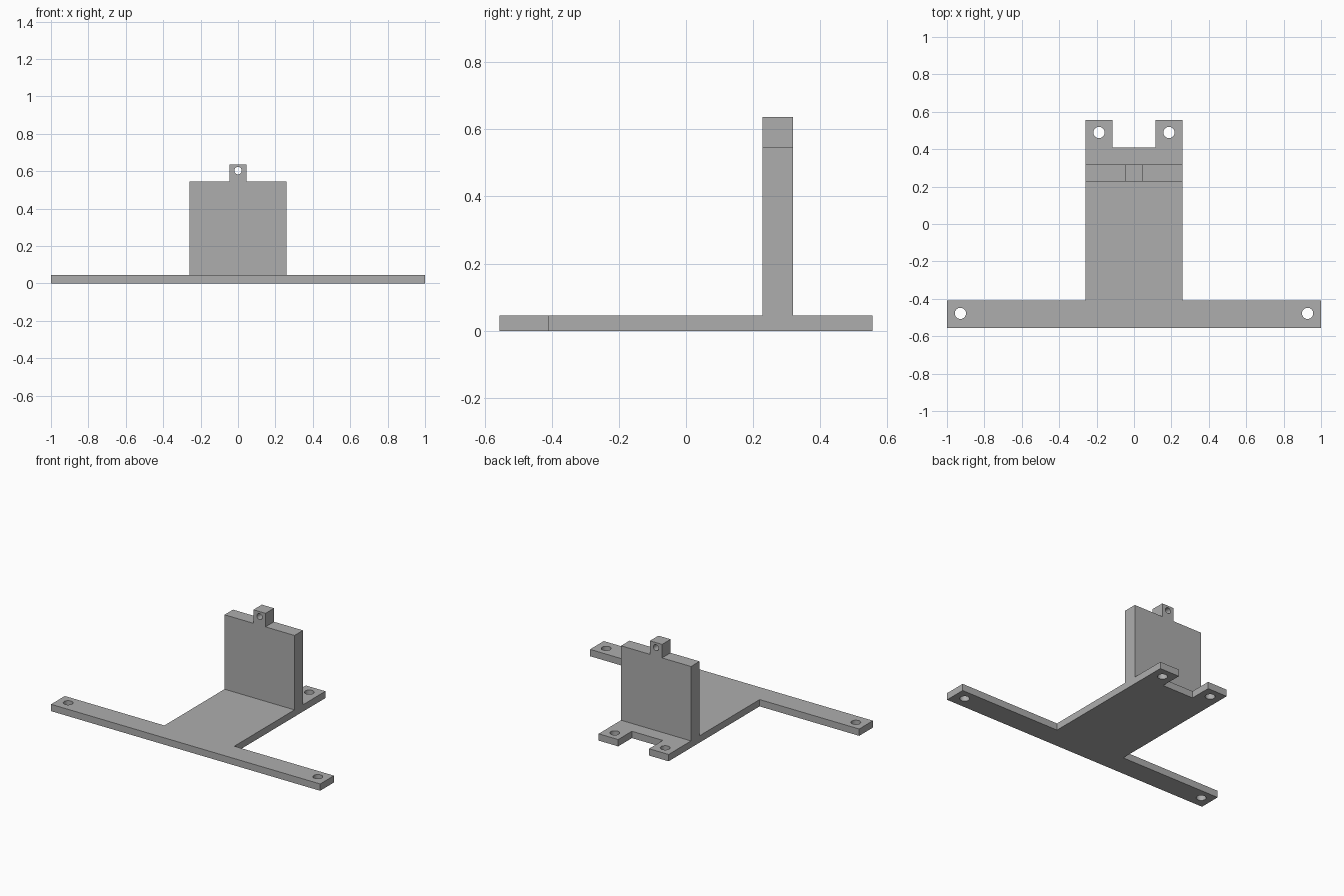
import bpy
import bmesh
from mathutils import Matrix, Vector

cube = bpy.data.objects.get("Cube")
if cube:
    bpy.data.objects.remove(cube, do_unlink=True)

grey = bpy.data.materials.new("plain grey")
grey.use_nodes = True
grey.diffuse_color = (0.42, 0.42, 0.42, 1)
grey.node_tree.nodes["Principled BSDF"].inputs["Base Color"].default_value = (0.42, 0.42, 0.42, 1)


def add_object(name, bm):
    bmesh.ops.recalc_face_normals(bm, faces=bm.faces)
    mesh = bpy.data.meshes.new(name)
    bm.to_mesh(mesh)
    bm.free()
    mesh.materials.append(grey)
    obj = bpy.data.objects.new(name, mesh)
    bpy.context.collection.objects.link(obj)
    return obj


def mirrored_slab(name, half, place, depth):
    """Mirror a half outline across x = 0 and extrude it along depth."""
    outline = half + [(-x, v) for x, v in reversed(half)]
    bm = bmesh.new()
    face = bm.faces.new([bm.verts.new(place(x, v)) for x, v in outline])
    moved = bmesh.ops.extrude_face_region(bm, geom=[face])["geom"]
    verts = [g for g in moved if isinstance(g, bmesh.types.BMVert)]
    bmesh.ops.translate(bm, verts=verts, vec=Vector(depth))
    return add_object(name, bm)


def drill(obj, holes, radius, axis):
    """Cut round through holes along the given axis."""
    bm = bmesh.new()
    turn = Matrix.Rotation(1.5707963, 4, "X") if axis == "Y" else Matrix()
    for centre in holes:
        bmesh.ops.create_cone(bm, cap_ends=True, segments=32, radius1=radius,
                              radius2=radius, depth=0.3,
                              matrix=Matrix.Translation(centre) @ turn)
    cutter = add_object(obj.name + "_hole_cutter", bm)
    cutter.hide_render = True
    cutter.hide_viewport = True
    cutter.display_type = "WIRE"
    mod = obj.modifiers.new("holes", "BOOLEAN")
    mod.operation = "DIFFERENCE"
    mod.solver = "EXACT"
    mod.object = cutter
    # Apply the cut, then drop the cutter
    bpy.context.view_layer.update()
    graph = bpy.context.evaluated_depsgraph_get()
    cut = bpy.data.meshes.new_from_object(obj.evaluated_get(graph))
    obj.modifiers.clear()
    obj.data = cut
    bpy.data.objects.remove(cutter, do_unlink=True)
    # Smooth hole walls, sharp rims
    bpy.ops.object.select_all(action="DESELECT")
    obj.select_set(True)
    bpy.context.view_layer.objects.active = obj
    bpy.ops.object.shade_smooth_by_angle(angle=0.5)


thick = 0.046

# T-shaped base with a notched rear edge
base = mirrored_slab(
    "base_plate",
    [(1, -0.556), (1, -0.41), (0.26, -0.41), (0.26, 0.556), (0.115, 0.556), (0.115, 0.41)],
    lambda x, y: (x, y, 0), (0, 0, thick))
drill(base, [(s * x, y, 0) for s in (-1, 1) for x, y in ((0.928, -0.478), (0.187, 0.489))],
      0.03, "Z")

# Upright wall with a pierced tab on top
wall = mirrored_slab(
    "upright_wall",
    [(0.26, thick), (0.26, 0.546), (0.045, 0.546), (0.045, 0.637)],
    lambda x, z: (x, 0.228, z), (0, 0.09, 0))
drill(wall, [(0, 0.273, 0.603)], 0.02, "Y")
